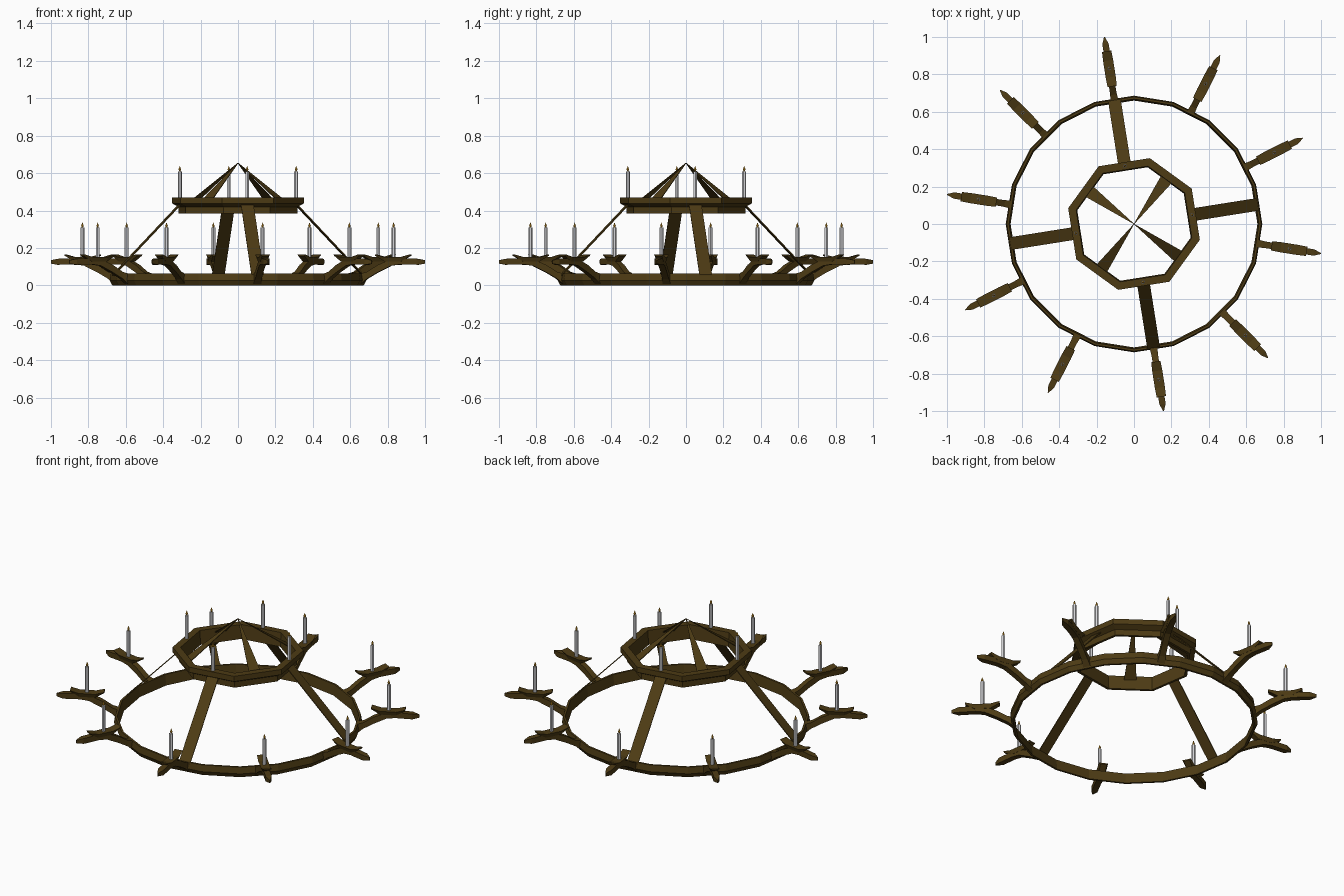
import bpy, math
from mathutils import Matrix, Vector

if "Cube" in bpy.data.objects:
    bpy.data.objects.remove(bpy.data.objects["Cube"])


def material(name, rgb):
    m = bpy.data.materials.new(name)
    m.diffuse_color = (*rgb, 1)
    m.use_nodes = True
    m.node_tree.nodes["Principled BSDF"].inputs["Base Color"].default_value = m.diffuse_color
    return m


WOOD = material("dark_wood", (0.075, 0.044, 0.007))
WAX = material("candle_wax", (0.68, 0.68, 0.70))
FLAME = material("flame_gold", (0.65, 0.32, 0.02))


def make(name, verts, faces, mat, angle=0):
    """Mesh object turned about z by angle (degrees)."""
    me = bpy.data.meshes.new(name)
    rot = Matrix.Rotation(math.radians(angle), 3, 'Z')
    me.from_pydata([rot @ Vector(v) for v in verts], [], faces)
    me.materials.append(mat)
    ob = bpy.data.objects.new(name, me)
    bpy.context.collection.objects.link(ob)
    # consistent outward normals
    import bmesh
    bm = bmesh.new()
    bm.from_mesh(me)
    bmesh.ops.recalc_face_normals(bm, faces=bm.faces)
    bm.to_mesh(me)
    bm.free()
    return ob


def ring(name, profile, sides, start, mat):
    """Closed (r, z) profile swept round the z axis."""
    n = len(profile)
    verts, faces = [], []
    for i in range(sides):
        a = math.radians(start + 360 * i / sides)
        verts += [(r * math.cos(a), r * math.sin(a), z) for r, z in profile]
        for j in range(n):
            k, i2 = (j + 1) % n, (i + 1) % sides
            faces.append((i * n + j, i * n + k, i2 * n + k, i2 * n + j))
    return make(name, verts, faces, mat)


def beam(name, sections, mat, angle):
    """Rectangular sections (r, z_bottom, z_top, half_bottom, half_top) along a radius."""
    verts, faces = [], []
    for r, zb, zt, wb, wt in sections:
        verts += [(r, -wb, zb), (r, wb, zb), (r, wt, zt), (r, -wt, zt)]
    for i in range(len(sections) - 1):
        for j in range(4):
            k = (j + 1) % 4
            faces.append((i * 4 + j, i * 4 + k, i * 4 + 4 + k, i * 4 + 4 + j))
    e = len(verts)
    faces += [(0, 1, 2, 3), (e - 4, e - 3, e - 2, e - 1)]
    return make(name, verts, faces, mat, angle)


def stack(name, r, levels, mat, angle, sides=6):
    """Upright prism of (z, radius) levels, standing at radius r."""
    verts, faces = [], []
    for z, rad in levels:
        for j in range(sides):
            a = 2 * math.pi * j / sides
            verts.append((r + rad * math.cos(a), rad * math.sin(a), z))
    for i in range(len(levels) - 1):
        for j in range(sides):
            k = (j + 1) % sides
            faces.append((i * sides + j, i * sides + k, (i + 1) * sides + k, (i + 1) * sides + j))
    faces += [tuple(range(sides)), tuple(range(len(verts) - sides, len(verts)))]
    return make(name, verts, faces, mat, angle)


def candle(r, z, angle):
    stack("candle", r, [(z, 0.011), (z + 0.16, 0.011)], WAX, angle)
    stack("flame", r, [(z + 0.16, 0.003), (z + 0.17, 0.007), (z + 0.187, 0.001)], FLAME, angle)


# large lower hoop, 20 sides
ring("lower_hoop", [(0.672, 0.0), (0.686, 0.026), (0.680, 0.064), (0.668, 0.064), (0.660, 0.0)],
     20, 0, WOOD)

# upper octagonal crown with a flared rim
ring("upper_crown", [(0.328, 0.385), (0.328, 0.42), (0.362, 0.438), (0.362, 0.47),
                     (0.318, 0.47), (0.312, 0.385)], 8, 76.5 - 45, WOOD)

# ten curved arms with trays and candles
ARM = [(0.665, 0.005, 0.062, 0.022, 0.022), (0.70, 0.035, 0.072, 0.018, 0.018),
       (0.76, 0.070, 0.110, 0.017, 0.017), (0.83, 0.105, 0.140, 0.017, 0.017),
       (0.88, 0.112, 0.146, 0.017, 0.017), (0.975, 0.110, 0.142, 0.017, 0.017),
       (1.0125, 0.116, 0.134, 0.002, 0.002)]
TRAY = [(0.745, 0.158, 0.166, 0.018, 0.025), (0.795, 0.128, 0.152, 0.018, 0.027),
        (0.885, 0.128, 0.152, 0.018, 0.027), (0.935, 0.158, 0.166, 0.018, 0.025)]
for i in range(10):
    a = 99 - 36 * i
    beam("arm", ARM, WOOD, a)
    beam("tray", TRAY, WOOD, a)
    candle(0.842, 0.148, a)

# four flat struts, four tapered hangers and the crown candles
for i in range(4):
    a = 99 - 90 * i
    beam("strut", [(0.318, 0.425, 0.433, 0.034, 0.034), (0.676, 0.050, 0.058, 0.034, 0.034)], WOOD, a)
    beam("hanger", [(0.0, 0.652, 0.656, 0.001, 0.001), (0.308, 0.434, 0.440, 0.036, 0.036)], WOOD, a - 45)
    candle(0.315, 0.45, a)
